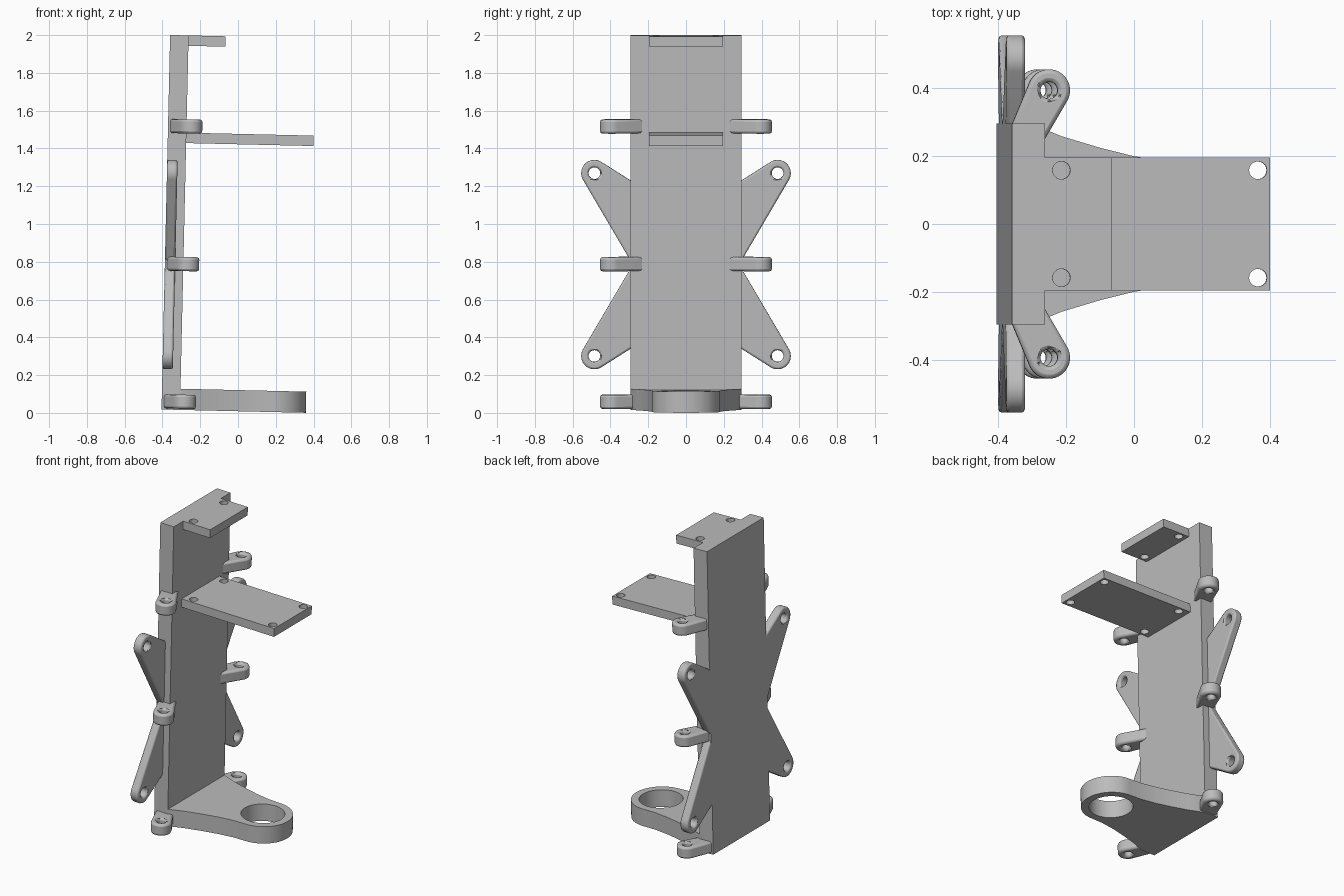
import bpy, bmesh, math
from mathutils import Matrix

if "Cube" in bpy.data.objects:
    bpy.data.objects.remove(bpy.data.objects["Cube"])

grey = bpy.data.materials.new("plain_grey")
grey.use_nodes = True
colour = (0.5, 0.5, 0.5, 1)
grey.diffuse_color = colour
grey.node_tree.nodes["Principled BSDF"].inputs["Base Color"].default_value = colour

# The whole bracket leans slightly forward about its back lower edge
LEAN = Matrix.Translation((-0.405, 0, 0.018)) @ Matrix.Rotation(0.023, 4, 'Y')


def arc(cx, cy, r, start, end, steps=16):
    angles = [math.radians(start + (end - start) * i / steps) for i in range(steps + 1)]
    return [(cx + r * math.cos(a), cy + r * math.sin(a)) for a in angles]


def circle(cx, cy, r):
    return arc(cx, cy, r, 0, 360, 32)[:-1]


def prism(name, outline, low, high, holes=(), upright=False, bevel=0):
    """Extrude a holed outline: plan outlines rise along z, upright ones along x."""
    bm = bmesh.new()
    edges = []
    for loop in [outline, *holes]:
        vs = [bm.verts.new((low, a, b) if upright else (a, b, low)) for a, b in loop]
        edges += [bm.edges.new((v, vs[i - 1])) for i, v in enumerate(vs)]
    bmesh.ops.triangle_fill(bm, edges=edges, use_beauty=True)
    top = bmesh.ops.extrude_face_region(bm, geom=bm.faces[:], use_keep_orig=True)
    moved = [g for g in top["geom"] if isinstance(g, bmesh.types.BMVert)]
    step = high - low
    bmesh.ops.translate(bm, verts=moved, vec=(step, 0, 0) if upright else (0, 0, step))
    bmesh.ops.recalc_face_normals(bm, faces=bm.faces[:])
    mesh = bpy.data.meshes.new(name)
    bm.to_mesh(mesh)
    bm.free()
    mesh.materials.append(grey)
    ob = bpy.data.objects.new(name, mesh)
    bpy.context.collection.objects.link(ob)
    ob.matrix_world = LEAN
    if bevel:
        mod = ob.modifiers.new("soft_edges", 'BEVEL')
        mod.width, mod.segments, mod.limit_method = bevel, 2, 'ANGLE'
        mod.angle_limit = math.radians(40)
    bpy.ops.object.select_all(action='DESELECT')
    bpy.context.view_layer.objects.active = ob
    ob.select_set(True)
    bpy.ops.object.shade_smooth_by_angle(angle=math.radians(30))
    return ob


def rectangle(x0, x1, half):
    return [(x0, -half), (x1, -half), (x1, half), (x0, half)]


# Tall back plate
prism("back_plate", rectangle(0, 0.098, 0.295), 0, 1.983)

# Two drilled shelves
def shelf(name, reach, low, high, hole_rows):
    holes = [circle(x, s * 0.158, 0.026) for x in hole_rows for s in (-1, 1)]
    prism(name, rectangle(0.09, reach, 0.196), low, high, holes)

shelf("top_shelf", 0.294, 1.928, 1.983, [0.146])
shelf("middle_shelf", 0.772, 1.413, 1.468, [0.158, 0.736])

# Foot tapering in a sweep to a ring
side = [(0.05, 0.295), (0.098, 0.295), (0.19, 0.258), (0.3, 0.225),
        (0.4, 0.2), (0.5, 0.183)]
ring = arc(0.584, 0, 0.18, -90, 90, 32)
foot = [(x, -y) for x, y in side] + ring + side[::-1]
prism("ring_foot", foot, 0, 0.112, [circle(0.584, 0, 0.132)])

# Mirrored pairs of drilled lugs and wings
for tag, s in (("left", 1), ("right", -1)):
    lug = arc(0.12, 0.393, 0.062, -28, 152)
    lug += [(0.008, 0.285), (0.03, 0.23), (0.085, 0.21)]
    lug = [(x, s * y) for x, y in lug]
    for level, z in (("lower", 0.006), ("middle", 0.735), ("upper", 1.464)):
        prism(f"{level}_{tag}_lug", lug, z, z + 0.075,
              [circle(0.12, s * 0.393, 0.025)], bevel=0.012)

    wing = arc(0.485, 1.252, 0.07, -30, 122) + [(0.28, 1.205), (0.28, 0.765)]
    middle = 0.768
    for level, flip in (("upper", 1), ("lower", -1)):
        shape = [(s * y, middle + flip * (z - middle)) for y, z in wing]
        hole = circle(s * 0.485, middle + flip * (1.252 - middle), 0.031)
        prism(f"{level}_{tag}_wing", shape, 0, 0.055, [hole], upright=True, bevel=0.012)
